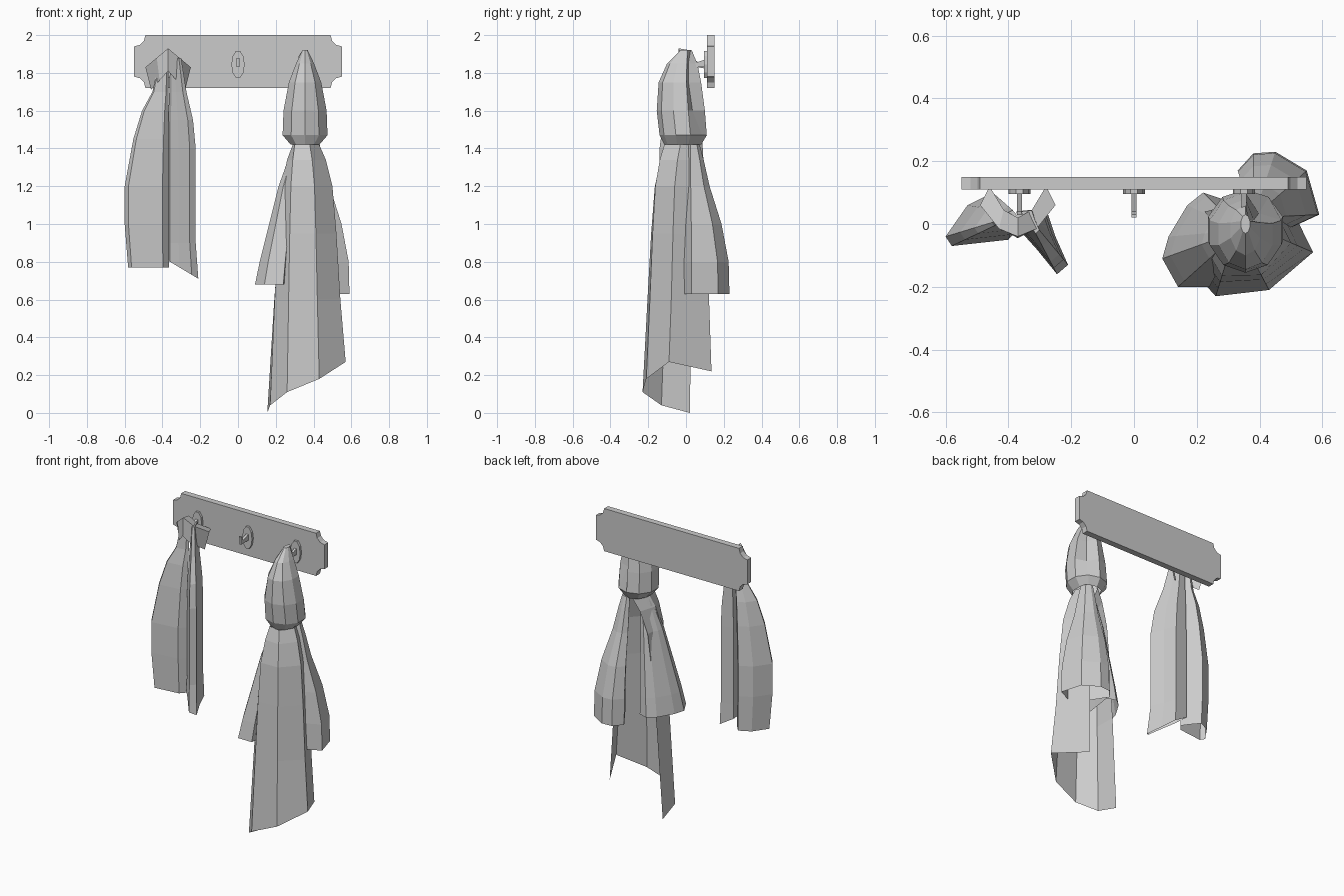
import bpy, bmesh
from math import sin, cos, pi

default_cube = bpy.data.objects.get("Cube")
if default_cube:
    bpy.data.objects.remove(default_cube, do_unlink=True)

grey = bpy.data.materials.new("plain_grey")
grey.use_nodes = True
grey.diffuse_color = (0.6, 0.6, 0.6, 1)
grey.node_tree.nodes["Principled BSDF"].inputs["Base Color"].default_value = grey.diffuse_color


def loft(name, rows, closed=True, cap_top=False, cap_bottom=False):
    """Skin a list of equal length rows of points as a flat shaded object."""
    bm = bmesh.new()
    grid = [[bm.verts.new(p) for p in row] for row in rows]
    count = len(grid[0])
    for upper, lower in zip(grid, grid[1:]):
        for i in range(count if closed else count - 1):
            j = (i + 1) % count
            bm.faces.new((upper[i], upper[j], lower[j], lower[i]))
    if cap_top:
        bm.faces.new(grid[0])
    if cap_bottom:
        bm.faces.new(grid[-1])
    bmesh.ops.recalc_face_normals(bm, faces=bm.faces)
    mesh = bpy.data.meshes.new(name)
    bm.to_mesh(mesh)
    bm.free()
    mesh.materials.append(grey)
    bpy.context.collection.objects.link(bpy.data.objects.new(name, mesh))


def mix(start, end, amount):
    return start + (end - start) * amount


def drape(name, anchor, outline, levels, hem_slope=0):
    """Hang a tube of cloth: a hem outline drawn in towards an anchor higher up."""
    tip = max(x for x, y in outline)
    rows = [[(mix(anchor[0], x, scale), mix(anchor[1], y, scale), z) for x, y in outline]
            for z, scale in levels]
    rows[-1] = [(x, y, z + hem_slope * (tip - x)) for x, y, z in rows[-1]]
    loft(name, rows, cap_top=True)


def prism(name, points, direction):
    """Extrude a flat outline along a direction."""
    moved = [tuple(a + b for a, b in zip(p, direction)) for p in points]
    loft(name, [points, moved], cap_top=True, cap_bottom=True)


# Wall board with scooped corners
half_width, half_height, board_z, scoop = 0.55, 0.14, 1.86, 0.06
board = []
for corner, (side, level) in enumerate([(1, 1), (-1, 1), (-1, -1), (1, -1)]):
    for step in range(4):
        angle = pi + corner * pi / 2 + (3 - step) * pi / 6
        board.append((side * half_width + scoop * cos(angle), 0.11,
                      board_z + level * half_height + scoop * sin(angle)))
prism("wall_board", board, (0, 0.04, 0))

# Three hooks, each a long oval plate with a curled peg
peg = [(0.1, 1.87), (0.1, 1.83), (0.02, 1.83), (0.02, 1.88), (0.03, 1.88), (0.04, 1.85)]
for label, x in (("right", -0.365), ("middle", 0), ("left", 0.35)):
    oval = []
    for step in range(10):
        angle = step * pi / 5
        oval.append((x + 0.035 * cos(angle), 0.095, 1.845 + 0.075 * sin(angle)))
    prism(label + "_hook_plate", oval, (0, 0.015, 0))
    prism(label + "_hook_peg", [(x - 0.008, y, z) for y, z in peg], (0.016, 0, 0))

# Coat hood, with one fold pushed in on its left back side
hood_rows = []
for z, radius, front, back, fold in [
    (1.92, 0.015, -0.03, 0.03, 1),
    (1.85, 0.05, -0.1, 0.06, 0.5),
    (1.75, 0.09, -0.145, 0.08, 0.5),
    (1.6, 0.12, -0.155, 0.1, 0.6),
    (1.47, 0.125, -0.14, 0.11, 1),
    (1.42, 0.08, -0.115, 0.08, 1),
]:
    row = []
    for step in range(10):
        angle = pi / 2 + step * pi / 5
        reach = fold if step == 9 else 1
        row.append((0.355 + radius * cos(angle) * reach,
                    mix(front, back, 0.5 + sin(angle) * reach / 2), z))
    hood_rows.append(row)
loft("coat_hood", hood_rows, cap_top=True)

# Coat body, a shell open towards the wall, spreading from the neck to a slanted hem
neck = [(0.34, 0.07), (0.29, -0.03), (0.3, -0.1), (0.38, -0.115), (0.43, -0.03), (0.38, 0.07)]
hem = [(0.155, 0.02, 0), (0.17, -0.13, 0.04), (0.26, -0.23, 0.11),
       (0.43, -0.21, 0.18), (0.57, -0.09, 0.27), (0.46, 0.135, 0.22)]
body_rows = [[(mix(nx, hx, spread), mix(ny, hy, spread), z) for (nx, ny), (hx, hy, hz) in zip(neck, hem)]
             for z, spread in [(1.42, 0), (1.34, 0.25), (1.2, 0.5), (0.95, 0.65), (0.6, 0.8)]]
loft("coat_body", body_rows + [hem], closed=False)

# Coat sleeves
drape("coat_left_sleeve", (0.38, 0.02),
      [(0.59, 0.03), (0.55, 0.17), (0.45, 0.23), (0.38, 0.225), (0.33, 0.17), (0.46, -0.03)],
      [(1.42, 0.25), (1.34, 0.35), (1.2, 0.5), (1, 0.8), (0.8, 0.98), (0.63, 1)])
drape("coat_right_sleeve", (0.34, -0.02),
      [(0.09, -0.11), (0.14, -0.2), (0.24, -0.2), (0.26, -0.05),
       (0.28, 0.08), (0.22, 0.1), (0.17, 0.06), (0.11, -0.04)],
      [(1.42, 0.2), (1.34, 0.3), (1.2, 0.5), (1, 0.7), (0.8, 0.9), (0.68, 1)])

# Scarf, two hanging lobes that meet at the back
drape("scarf_right_lobe", (-0.37, 0.03),
      [(-0.6, -0.04), (-0.58, -0.07), (-0.4, -0.05), (-0.365, -0.01),
       (-0.4, 0.04), (-0.45, 0.1), (-0.53, 0.06)],
      [(1.88, 0.2), (1.7, 0.36), (1.6, 0.6), (1.45, 0.8), (1.2, 1), (1, 1), (0.77, 0.92)])
drape("scarf_left_lobe", (-0.35, 0.04),
      [(-0.355, -0.03), (-0.31, -0.08), (-0.245, -0.16), (-0.21, -0.13),
       (-0.25, -0.04), (-0.28, 0.05), (-0.375, 0.04)],
      [(1.88, 0.35), (1.7, 0.55), (1.55, 0.8), (1.4, 0.9), (0.9, 0.9), (0.71, 1)], hem_slope=0.6)

# Scarf fold that saddles the hook, sagging and turning back at both ends
fold_rows = []
for reach, y, z in [(0.09, -0.045, 1.81), (0.12, -0.04, 1.93), (0.09, 0.02, 1.92)]:
    fold_rows.append([(-0.37 + reach * t, y + 0.1 * t * t, z - 0.1 * abs(t))
                      for t in (-1, -0.5, 0, 0.5, 1)])
loft("scarf_fold", fold_rows, closed=False)
